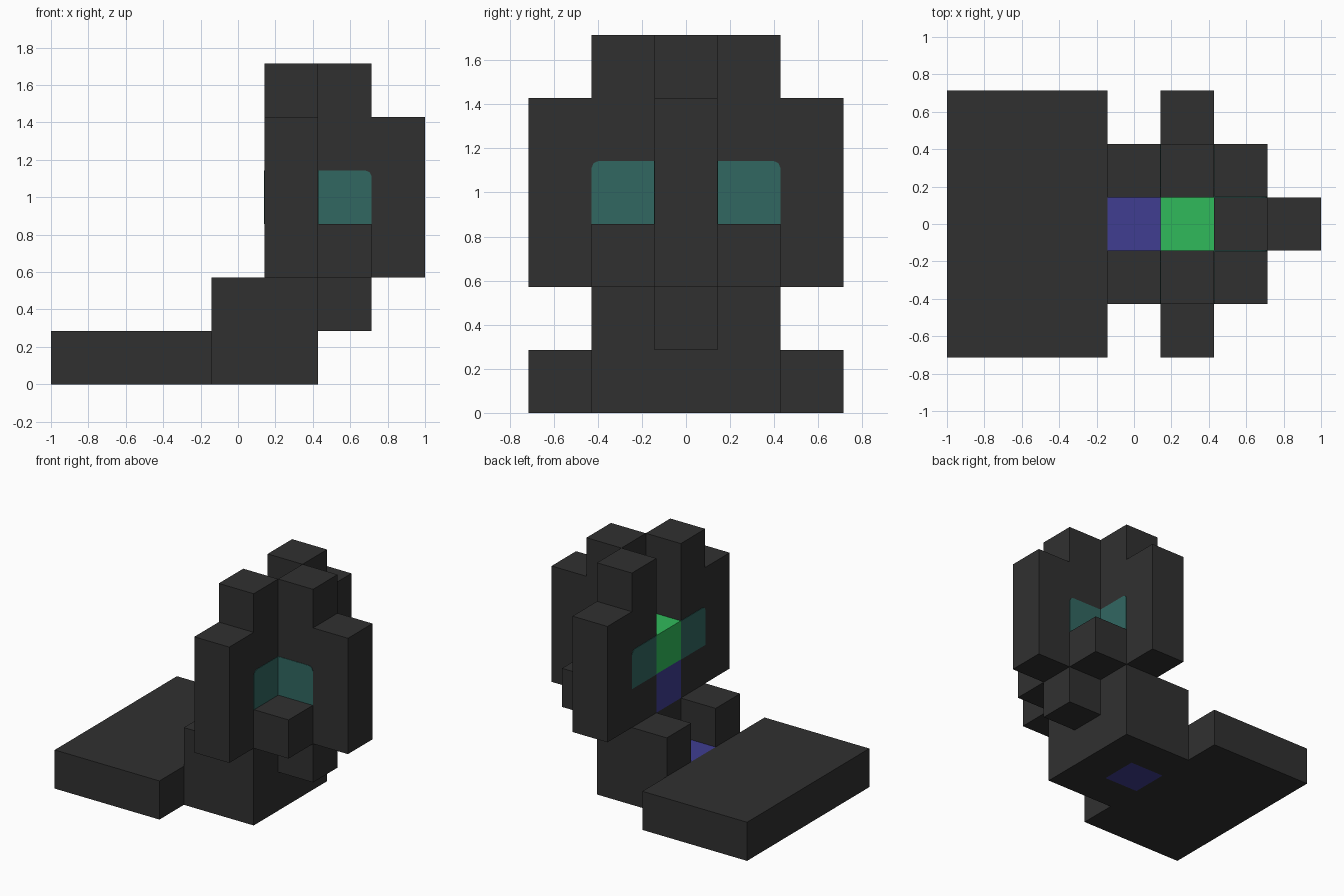
import bpy
import bmesh
from mathutils import Vector

if "Cube" in bpy.data.objects:
    bpy.data.objects.remove(bpy.data.objects["Cube"], do_unlink=True)

U = 2 / 7                                  # one block
ORIGIN = Vector((-1, -2.5 * U, 0))


def material(name, rgb):
    mat = bpy.data.materials.new(name)
    mat.use_nodes = True
    colour = (*rgb, 1)
    mat.diffuse_color = colour
    mat.node_tree.nodes["Principled BSDF"].inputs["Base Color"].default_value = colour
    return mat


STONE = material("charcoal", (0.03, 0.03, 0.03))
GREEN = material("bright_green", (0.03, 0.49, 0.105))
BLUE = material("indigo", (0.05, 0.047, 0.285))
TEAL = material("dark_teal", (0.031, 0.136, 0.121))


def finish(name, bm, mat):
    bmesh.ops.recalc_face_normals(bm, faces=bm.faces)
    mesh = bpy.data.meshes.new(name)
    bm.to_mesh(mesh)
    bm.free()
    mesh.materials.append(mat)
    obj = bpy.data.objects.new(name, mesh)
    bpy.context.collection.objects.link(obj)


def block(name, start, size, mat=STONE):
    """Box given by its lowest corner and size, in blocks."""
    bm = bmesh.new()
    bmesh.ops.create_cube(bm, size=1)
    for v in bm.verts:
        v.co = ORIGIN + U * Vector(s + d * (c + 0.5)
                                   for s, d, c in zip(start, size, v.co))
    finish(name, bm, mat)


def pane(name, corner, along, normal):
    """Thin plate, one block square, its far upper corner rounded."""
    up, along, normal = Vector((0, 0, 1)), Vector(along), Vector(normal)
    base = ORIGIN + U * Vector(corner)
    r = 0.11
    outline = [(0, 0), (1, 0), (1, 1 - r), (1 - 0.3 * r, 1 - 0.3 * r),
               (1 - r, 1), (0, 1)]
    bm = bmesh.new()
    face = bm.faces.new([bm.verts.new(base + U * (along * a + up * b))
                         for a, b in outline])
    side = bmesh.ops.extrude_face_region(bm, geom=[face])
    moved = [g for g in side["geom"] if isinstance(g, bmesh.types.BMVert)]
    bmesh.ops.translate(bm, verts=moved, vec=normal * 0.003)
    finish(name, bm, TEAL)


# Ground slab and base
block("ground_slab", (0, 0, 0), (3, 5, 1))
block("base_rear", (4, 1, 0), (1, 3, 2))
block("base_inlay", (3, 2, 0), (1, 1, 1), BLUE)

# Core inside the shaft
block("core_lower", (4, 2, 2), (1, 1, 1), BLUE)
block("core_upper", (4, 2, 3), (1, 1, 1), GREEN)

# Back spine
block("spine", (5, 2, 1), (1, 1, 5))
block("spine_buttress", (6, 2, 2), (1, 1, 3))

# Mirrored side parts
for side, y, s in (("right", 1, -1), ("left", 3, 1)):
    inner, outer = 2.5 + 0.5 * s, 2.5 + 1.5 * s
    block(f"{side}_base_step", (3, y, 0), (1, 1, 2))
    block(f"{side}_pillar", (4, y, 2), (1, 1, 4))
    block(f"{side}_buttress", (4, y + s, 2), (1, 1, 3))
    block(f"{side}_ledge", (5, y, 2), (1, 1, 1))
    pane(f"{side}_outer_pane", (5, inner, 3), (0, s, 0), (1, 0, 0))
    pane(f"{side}_inner_pane", (4, inner, 3), (0, s, 0), (-1, 0, 0))
    pane(f"{side}_spine_pane", (5, inner, 3), (1, 0, 0), (0, s, 0))
